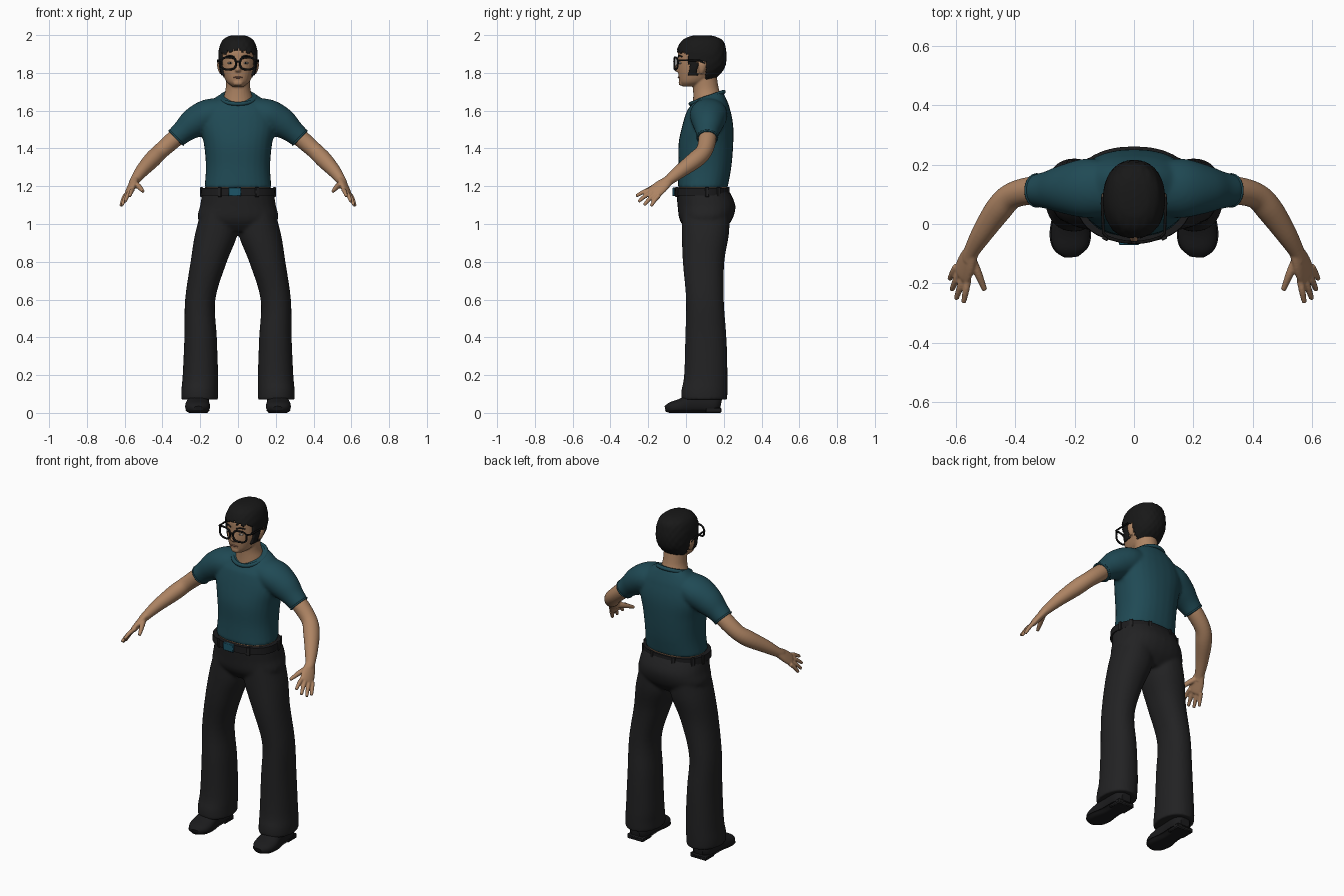
import bpy, bmesh
from math import sin, cos, pi, copysign
from mathutils import Vector

cube = bpy.data.objects.get("Cube")
if cube:
    bpy.data.objects.remove(cube, do_unlink=True)


def material(name, r, g, b):
    m = bpy.data.materials.new(name)
    m.use_nodes = True
    m.diffuse_color = (r, g, b, 1)
    bsdf = m.node_tree.nodes["Principled BSDF"]
    bsdf.inputs["Base Color"].default_value = (r, g, b, 1)
    bsdf.inputs["Roughness"].default_value = 0.8
    return m


SKIN = material("skin", .42, .23, .125)
SHIRT = material("teal cloth", .014, .068, .09)
TROUSER = material("charcoal cloth", .016, .016, .017)
HAIR = material("black hair", .009, .009, .009)
LEATHER = material("black leather", .011, .011, .012)
FRAME = material("black plastic", .006, .006, .006)
BUCKLE = material("teal buckle", .012, .09, .14)
LIPS = material("lips", .30, .14, .09)
EYE = material("eye white", .45, .40, .35)


def resample(secs, steps):
    """Smooth curve through the section tuples."""
    pts = [secs[0]] + list(secs) + [secs[-1]]
    out = []
    for i in range(1, len(pts) - 2):
        a, b, c, d = pts[i - 1:i + 3]
        for k in range(steps):
            t = k / steps
            out.append([q + .5 * t * (r - p + t * (2*p - 5*q + 4*r - s + t * (3*(q - r) + s - p)))
                        for p, q, r, s in zip(a, b, c, d)])
    return out + [list(secs[-1])]


def loft(bm, secs, ref=None, n=28, power=2.0, steps=5, side=1):
    """Skin elliptical sections (x, y, z, radius a, radius b); level rings if ref is None."""
    path = resample(secs, steps)
    centres = [Vector(s[:3]) for s in path]
    rings = []
    for i, s in enumerate(path):
        u, v = Vector((1, 0, 0)), Vector((0, 1, 0))
        if ref:
            t = (centres[min(i + 1, len(path) - 1)] - centres[max(i - 1, 0)]).normalized()
            u = Vector(ref)
            u = (u - t * u.dot(t)).normalized()
            v = t.cross(u)
        ring = []
        for k in range(n):
            c, d = cos(2 * pi * k / n), sin(2 * pi * k / n)
            c, d = (copysign(abs(w) ** (2 / power), w) for w in (c, d))
            p = centres[i] + u * c * s[3] + v * d * s[4]
            ring.append(bm.verts.new((p.x * side, p.y, p.z)))
        rings.append(ring)
    for a, b in zip(rings, rings[1:]):
        for k in range(n):
            bm.faces.new((a[k], a[(k + 1) % n], b[(k + 1) % n], b[k]))
    bm.faces.new(rings[0])
    bm.faces.new(rings[-1])


def finish(bm, name, mat, voxel=0, relax=0):
    """Turn the bmesh into a smooth object, fusing its volumes when voxel is set."""
    bmesh.ops.recalc_face_normals(bm, faces=bm.faces)
    me = bpy.data.meshes.new(name)
    bm.to_mesh(me)
    bm.free()
    me.materials.append(mat)
    ob = bpy.data.objects.new(name, me)
    bpy.context.collection.objects.link(ob)
    if voxel:
        rm = ob.modifiers.new("fuse", 'REMESH')
        rm.mode, rm.voxel_size, rm.use_smooth_shade = 'VOXEL', voxel, True
        sm = ob.modifiers.new("relax", 'SMOOTH')
        sm.factor, sm.iterations = .5, relax
    else:
        bpy.ops.object.select_all(action='DESELECT')
        ob.select_set(True)
        bpy.context.view_layer.objects.active = ob
        bpy.ops.object.shade_smooth_by_angle(angle=.7)
    return ob


def wire(name, points, radius, mat, closed=False):
    cu = bpy.data.curves.new(name, 'CURVE')
    cu.dimensions, cu.bevel_depth, cu.bevel_resolution = '3D', radius, 2
    cu.use_fill_caps = True
    sp = cu.splines.new('POLY')
    sp.points.add(len(points) - 1)
    for q, p in zip(sp.points, points):
        q.co = (*p, 1)
    sp.use_cyclic_u = closed
    cu.materials.append(mat)
    bpy.context.collection.objects.link(bpy.data.objects.new(name, cu))


def box(name, centre, size, mat):
    bm = bmesh.new()
    bmesh.ops.create_cube(bm, size=1)
    for v in bm.verts:
        v.co = Vector(c + a * b for c, a, b in zip(centre, v.co, size))
    bmesh.ops.bevel(bm, geom=bm.edges[:], offset=min(size) * .2, segments=1, affect='EDGES')
    return finish(bm, name, mat)


def blob(name, centre, size, mat):
    bm = bmesh.new()
    bmesh.ops.create_uvsphere(bm, u_segments=16, v_segments=10, radius=1)
    for v in bm.verts:
        v.co = Vector(c + a * b for c, a, b in zip(centre, v.co, size))
    return finish(bm, name, mat)


SIDES = (("left", 1), ("right", -1))
TURN = [2 * pi * k / 32 for k in range(32)]

# Shirt: torso and sleeves fused, neckline tilted forward
bm = bmesh.new()
loft(bm, [(0, .088, 1.19, .178, .132), (0, .10, 1.3, .17, .14), (0, .105, 1.42, .18, .145),
          (0, .115, 1.52, .2, .135), (0, .12, 1.6, .185, .115), (0, .12, 1.65, .14, .09),
          (0, .12, 1.68, .09, .07)], power=2.3)
for v in bm.verts:
    v.co.z += 4 * max(0, v.co.z - 1.6) * (v.co.y - .11)
for _, s in SIDES:
    loft(bm, [(.08, .12, 1.6, .09, .07), (.16, .12, 1.575, .1, .085), (.235, .117, 1.533, .083, .08),
              (.29, .114, 1.49, .064, .062), (.332, .113, 1.453, .054, .055)], ref=(0, 1, 0), side=s)
finish(bm, "shirt", SHIRT, .009, 5)
wire("collar", [(.092 * cos(a), .112 + .088 * sin(a), 1.668 + .032 * sin(a)) for a in TURN],
     .011, SHIRT, True)
for label, s in SIDES:
    wire(label + "_sleeve_hem", [(s * (.327 + .037 * cos(a)), .113 + .053 * sin(a), 1.457 + .038 * cos(a))
                                 for a in TURN], .005, SHIRT, True)

# Bare waist behind the shirt hem
bm = bmesh.new()
loft(bm, [(0, .09, 1.15, .172, .13), (0, .09, 1.22, .168, .127)], power=2.3)
finish(bm, "waist", SKIN)

# Trousers: hips and flared legs fused
bm = bmesh.new()
loft(bm, [(0, .085, 1.185, .186, .138), (0, .108, 1.1, .2, .153), (0, .105, 1.02, .208, .138),
          (0, .10, .96, .1, .09)], power=2.3)
for _, s in SIDES:
    loft(bm, [(.105, .105, 1.08, .085, .125), (.115, .103, .95, .112, .125), (.155, .093, .8, .096, .11),
              (.2, .1, .6, .08, .1), (.198, .105, .4, .086, .109), (.199, .105, .2, .094, .115),
              (.203, .098, .12, .097, .122), (.203, .096, .07, .097, .122)], power=2.2, side=s)
finish(bm, "trousers", TROUSER, .009, 5)

# Belt, loops and buckle
bm = bmesh.new()
loft(bm, [(0, .084, 1.15, .196, .147), (0, .084, 1.19, .194, .145)], power=2.3, n=48, steps=1)
finish(bm, "belt", LEATHER)
for i, a in enumerate((.15, .6, 1.25, 1.9, 2.55, 3, 4.25, 5.2)):
    ob = box("belt_loop_%d" % i, (0, 0, 0), (.012, .02, .052), TROUSER)
    c, d = (copysign(abs(w) ** .87, w) for w in (cos(a), sin(a)))
    ob.location = (.195 * c, .084 + .146 * d, 1.169)
    ob.rotation_euler.z = a
box("buckle", (-.017, -.064, 1.17), (.068, .014, .046), BUCKLE)

# Shoes: uppers over flat soles and heel blocks
SHOE = [(.21, .185, .045, .03, .03), (.21, .15, .05, .056, .055), (.212, .05, .05, .056, .055),
        (.214, -.03, .034, .066, .04), (.213, -.08, .027, .056, .03), (.211, -.108, .02, .025, .016)]
for label, s in SIDES:
    for part, low, high in (("shoe", .01, 1), ("sole", 0, .016)):
        bm = bmesh.new()
        grow = 1 if part == "shoe" else 1.06
        loft(bm, [(x, y, z, a * grow, b) for x, y, z, a, b in SHOE], ref=(1, 0, 0), power=2.4, side=s)
        for v in bm.verts:
            v.co.z = min(max(v.co.z, low), high)
        finish(bm, label + "_" + part, LEATHER)
    box(label + "_heel", (.21 * s, .145, .014), (.108, .085, .028), LEATHER)

# Arms: forearm, palm, fingers and thumb fused
FINGERS = (((.558, -.185, 1.182), (.573, -.264, 1.148)), ((.573, -.178, 1.17), (.598, -.252, 1.118)),
           ((.587, -.162, 1.158), (.613, -.222, 1.1)), ((.597, -.142, 1.152), (.62, -.185, 1.095)))
for label, s in SIDES:
    bm = bmesh.new()
    loft(bm, [(.27, .113, 1.505, .045, .045), (.34, .113, 1.447, .047, .046), (.41, .095, 1.385, .044, .043),
              (.455, .05, 1.34, .046, .044), (.51, -.03, 1.28, .037, .035), (.548, -.095, 1.228, .027, .025),
              (.556, -.12, 1.21, .027, .022)], ref=(0, 1, 0), side=s)
    across = (.5, .7, -.5)
    loft(bm, [(.546, -.09, 1.232, .027, .022), (.562, -.13, 1.2, .04, .02), (.577, -.168, 1.168, .042, .016),
              (.581, -.178, 1.159, .034, .01)], ref=across, side=s)
    for base, tip in FINGERS:
        mid = [(a + b) / 2 for a, b in zip(base, tip)]
        mid[2] += .005
        loft(bm, [(*base, .012, .012), (*mid, .0115, .0115), (*tip, .0085, .0085)],
             ref=across, n=12, side=s)
    loft(bm, [(.548, -.115, 1.215, .018, .016), (.525, -.165, 1.198, .015, .014),
              (.502, -.222, 1.172, .009, .009)], ref=(0, 0, 1), n=12, side=s)
    finish(bm, label + "_arm", SKIN, .0045, 2)

# Head: neck, skull, nose, brow and ears fused
SKULL = [(0, .02, 1.728, .03, .04), (0, .038, 1.75, .058, .072), (0, .06, 1.785, .077, .1),
         (0, .074, 1.825, .089, .117), (0, .08, 1.87, .094, .122), (0, .08, 1.92, .092, .12),
         (0, .085, 1.96, .075, .1), (0, .085, 1.984, .045, .06), (0, .085, 1.991, .015, .02)]
bm = bmesh.new()
loft(bm, [(0, .115, 1.62, .088, .08), (0, .113, 1.67, .077, .075), (0, .105, 1.72, .065, .068),
          (0, .095, 1.8, .065, .065)])
loft(bm, SKULL, power=2.2)
loft(bm, [(0, -.033, 1.865, .009, .01), (0, -.043, 1.835, .011, .014),
          (0, -.046, 1.815, .016, .015), (0, -.042, 1.805, .013, .009)], n=16)
loft(bm, [(0, -.028, 1.735, .024, .008), (0, -.03, 1.752, .024, .01)], n=16)
for _, s in SIDES:
    loft(bm, [(.088, .082, 1.795, .008, .01), (.094, .084, 1.815, .012, .017),
              (.098, .087, 1.845, .013, .023), (.096, .088, 1.865, .008, .012)], n=16, side=s)
finish(bm, "head", SKIN, .005, 2)
blob("mouth", (0, -.036, 1.776), (.025, .008, .005), LIPS)
for label, s in SIDES:
    blob(label + "_eye", (.04 * s, -.03, 1.852), (.015, .009, .006), EYE)
    blob(label + "_pupil", (.04 * s, -.036, 1.852), (.005, .005, .005), HAIR)
    wire(label + "_eyebrow", [(s * x, y, z) for x, y, z in
                              ((.018, -.041, 1.884), (.042, -.036, 1.892), (.064, -.022, 1.886))], .004, HAIR)


# Hair: shell over the skull trimmed along a ragged hairline
def hairline(p):
    if p.y < .015:
        return 1.925 - .25 * abs(p.x) + .007 * sin(p.x * 190)
    if p.y < .06:
        return 1.785
    return 1.862 if p.y < .108 else 1.765 + .004 * sin(p.x * 160)


bm = bmesh.new()
loft(bm, [(x, y + .002, z + .008 * (z > 1.95), a + .01, b + .01) for x, y, z, a, b in SKULL],
     power=2.2, n=72, steps=9)
bald = [f for f in bm.faces if f.calc_center_median().z < hairline(f.calc_center_median())]
bmesh.ops.delete(bm, geom=bald, context='FACES')
for v in bm.verts:
    v.co.y += .002 * sin(v.co.x * 210) * sin(v.co.z * 120)
hair = finish(bm, "hair", HAIR)
shell = hair.modifiers.new("thickness", 'SOLIDIFY')
shell.thickness, shell.offset = .014, -1

# Glasses: rounded rims, bridge and temples
for label, s in SIDES:
    rim = []
    for a in TURN:
        c, d = (copysign(abs(w) ** .7, w) for w in (cos(a), sin(a)))
        x = .05 + .039 * c
        rim.append((s * x, -.062 + 2.2 * x * x, 1.85 + .032 * d))
    wire(label + "_rim", rim, .0055, FRAME, True)
    wire(label + "_temple", [(s * x, y, z) for x, y, z in
                             ((.088, -.045, 1.866), (.103, -.03, 1.867), (.107, .07, 1.866), (.104, .1, 1.85))],
         .005, FRAME)
wire("bridge", [(-.013, -.061, 1.856), (0, -.063, 1.86), (.013, -.061, 1.856)], .005, FRAME)
